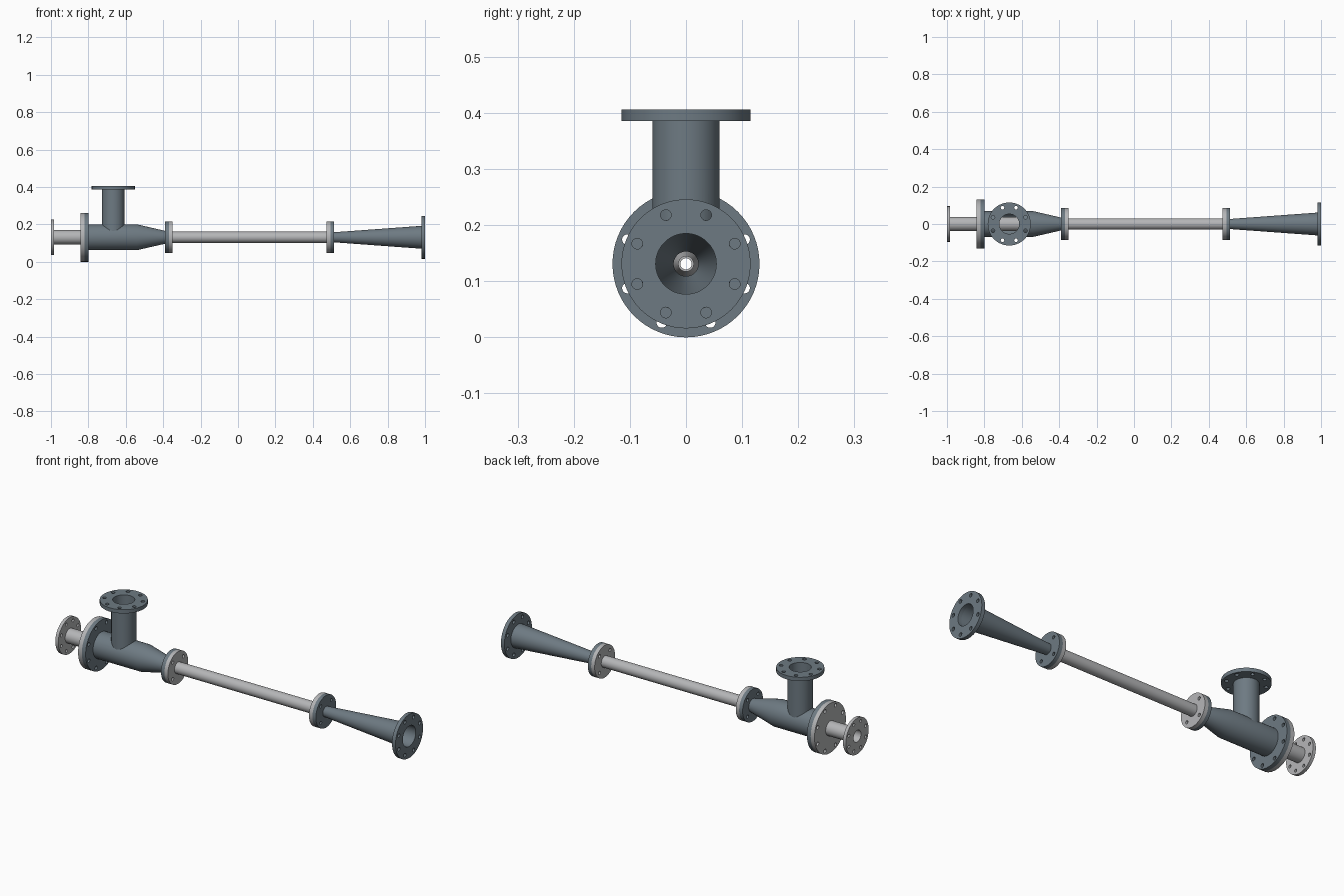
import bpy, bmesh, math
from mathutils import Matrix

cube = bpy.data.objects.get("Cube")
if cube:
    bpy.data.objects.remove(cube, do_unlink=True)

SEG = 64
AXIS_Z = 0.131
BRANCH_X = -0.667
# Local z becomes world x for the main line, and stays vertical for the branch
ALONG = Matrix.Translation((0, 0, AXIS_Z)) @ Matrix.Rotation(math.pi / 2, 4, 'Y')
UP = Matrix.Translation((BRANCH_X, 0, 0))


def material(name, rgb):
    mat = bpy.data.materials.new(name)
    mat.use_nodes = True
    mat.diffuse_color = (*rgb, 1)
    mat.node_tree.nodes["Principled BSDF"].inputs["Base Color"].default_value = (*rgb, 1)
    return mat


SLATE = material("slate grey paint", (0.155, 0.195, 0.225))
STEEL = material("light steel", (0.46, 0.465, 0.475))


def smooth(obj):
    bpy.ops.object.select_all(action='DESELECT')
    obj.select_set(True)
    bpy.context.view_layer.objects.active = obj
    bpy.ops.object.shade_smooth_by_angle(angle=math.radians(25))


def finish(bm, name, mat, frame):
    bm.transform(frame)
    bmesh.ops.recalc_face_normals(bm, faces=bm.faces)
    mesh = bpy.data.meshes.new(name)
    bm.to_mesh(mesh)
    bm.free()
    mesh.materials.append(mat)
    obj = bpy.data.objects.new(name, mesh)
    bpy.context.collection.objects.link(obj)
    smooth(obj)
    return obj


def ring(bm, radius, h=0, cx=0, cy=0, n=SEG):
    angles = [2 * math.pi * i / n for i in range(n)]
    return [bm.verts.new((cx + radius * math.cos(a), cy + radius * math.sin(a), h))
            for a in angles]


def lathe(name, mat, profile, frame=ALONG, solid=False):
    """Turn (distance, radius) points; closed loop for tubes, capped for solids."""
    bm = bmesh.new()
    rows = [ring(bm, r, h) for h, r in profile]
    pairs = list(zip(rows, rows[1:]))
    if solid:
        bm.faces.new(rows[0])
        bm.faces.new(rows[-1])
    else:
        pairs.append((rows[-1], rows[0]))
    for a, b in pairs:
        for i in range(SEG):
            j = (i + 1) % SEG
            bm.faces.new((a[i], a[j], b[j], b[i]))
    return finish(bm, name, mat, frame)


def tube(name, mat, outer, inner):
    return lathe(name, mat, outer + inner[::-1])


def flange(name, mat, start, end, radius, bore, holes, circle, hole_r, frame=ALONG):
    """Drilled disc with evenly spaced bolt holes straddling the centre lines."""
    bm = bmesh.new()
    loops = [ring(bm, radius, start), ring(bm, bore, start)]
    for k in range(holes):
        a = 2 * math.pi * (k + 0.5) / holes
        loops.append(ring(bm, hole_r, start, circle * math.cos(a), circle * math.sin(a), 20))
    edges = [bm.edges.new((lp[i - 1], lp[i])) for lp in loops for i in range(len(lp))]
    bmesh.ops.triangle_fill(bm, use_beauty=True, use_dissolve=False,
                            edges=edges, normal=(0, 0, 1))
    out = bmesh.ops.extrude_face_region(bm, geom=bm.faces[:])
    moved = [g for g in out["geom"] if isinstance(g, bmesh.types.BMVert)]
    bmesh.ops.translate(bm, verts=moved, vec=(0, 0, end - start))
    return finish(bm, name, mat, frame)


def combine(target, tool, operation):
    mod = target.modifiers.new("cut", 'BOOLEAN')
    mod.operation, mod.solver, mod.object = operation, 'EXACT', tool
    bpy.context.view_layer.objects.active = target
    bpy.ops.object.modifier_apply(modifier=mod.name)
    bpy.data.objects.remove(tool, do_unlink=True)


# Motive inlet: flange, pipe and converging nozzle inside the body
flange("motive_inlet_flange", STEEL, -1.0, -0.983, 0.095, 0.031, 8, 0.075, 0.008)
tube("motive_pipe_and_nozzle", STEEL,
     [(-0.983, 0.038), (-0.58, 0.038), (-0.43, 0.014), (-0.41, 0.014)],
     [(-0.983, 0.031), (-0.59, 0.031), (-0.43, 0.010), (-0.41, 0.010)])

# Bolted joint between inlet and body
flange("nozzle_flange", STEEL, -0.842, -0.82, 0.131, 0.036, 8, 0.113, 0.0095)
flange("body_inlet_flange", SLATE, -0.82, -0.798, 0.131, 0.061, 8, 0.113, 0.0095)

# Suction body with its vertical branch, hollowed out
body = lathe("suction_body", SLATE,
             [(-0.80, 0.069), (-0.54, 0.069), (-0.388, 0.034)], solid=True)
branch = lathe("branch_outer", SLATE, [(AXIS_Z, 0.06), (0.388, 0.06)], UP, solid=True)
combine(body, branch, 'UNION')
bore = lathe("body_bore", SLATE, [(-0.83, 0.061), (-0.545, 0.061), (-0.37, 0.022)], solid=True)
combine(body, bore, 'DIFFERENCE')
bore = lathe("branch_bore", SLATE, [(AXIS_Z, 0.053), (0.42, 0.053)], UP, solid=True)
combine(body, bore, 'DIFFERENCE')
smooth(body)
flange("suction_flange", SLATE, 0.386, 0.406, 0.115, 0.053, 8, 0.094, 0.0095, UP)

# Throat pipe with a bolted joint at each end
flange("body_outlet_flange", SLATE, -0.39, -0.37, 0.085, 0.022, 4, 0.062, 0.0085)
flange("throat_inlet_flange", STEEL, -0.37, -0.35, 0.085, 0.022, 4, 0.062, 0.0085)
tube("throat_pipe", STEEL, [(-0.35, 0.03), (0.475, 0.03)], [(-0.35, 0.022), (0.475, 0.022)])
flange("throat_outlet_flange", STEEL, 0.474, 0.494, 0.085, 0.022, 4, 0.062, 0.0085)
flange("diffuser_inlet_flange", SLATE, 0.494, 0.514, 0.085, 0.022, 4, 0.062, 0.0085)

# Diffuser cone and discharge flange
tube("diffuser_cone", SLATE, [(0.514, 0.027), (0.98, 0.061)], [(0.514, 0.022), (0.98, 0.054)])
flange("discharge_flange", SLATE, 0.98, 1.0, 0.115, 0.054, 8, 0.094, 0.0095)
